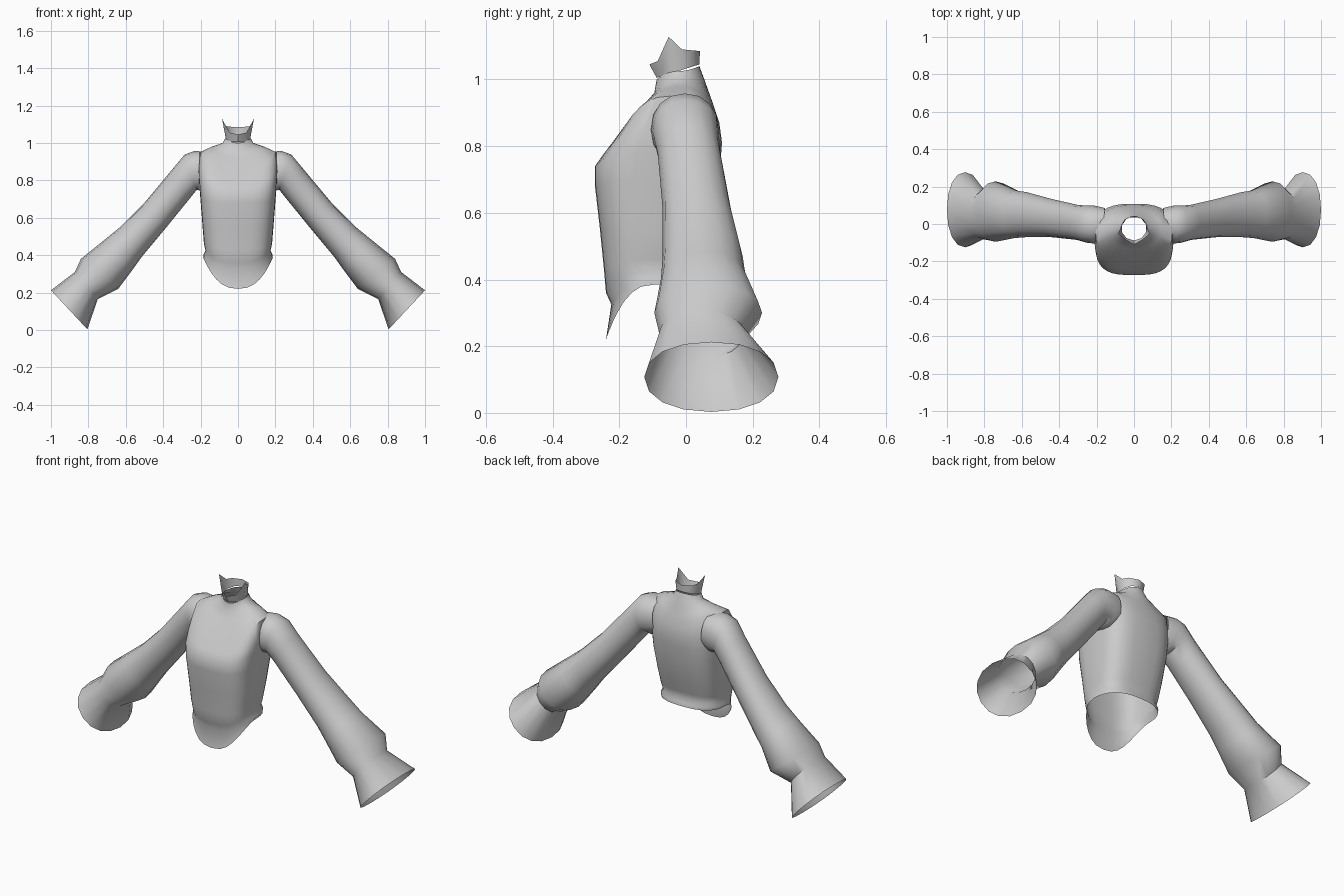
import bpy, bmesh, math
from mathutils import Vector

if "Cube" in bpy.data.objects:
    bpy.data.objects.remove(bpy.data.objects["Cube"])

cloth = bpy.data.materials.new("light_grey_cloth")
cloth.diffuse_color = (0.6, 0.6, 0.6, 1)
cloth.use_nodes = True
cloth.node_tree.nodes["Principled BSDF"].inputs["Base Color"].default_value = cloth.diffuse_color


def spow(v, p):
    return math.copysign(abs(v) ** p, v)


def loft(name, rings, angle=50):
    """Skin a list of closed rings, leaving both ends open."""
    bm = bmesh.new()
    rows = [[bm.verts.new(p) for p in ring] for ring in rings]
    for a, b in zip(rows, rows[1:]):
        n = len(a)
        for i in range(n):
            j = (i + 1) % n
            bm.faces.new((a[i], a[j], b[j], b[i]))
    bmesh.ops.recalc_face_normals(bm, faces=bm.faces)
    mesh = bpy.data.meshes.new(name)
    bm.to_mesh(mesh)
    bm.free()
    mesh.materials.append(cloth)
    obj = bpy.data.objects.new(name, mesh)
    bpy.context.collection.objects.link(obj)
    bpy.ops.object.select_all(action='DESELECT')
    obj.select_set(True)
    bpy.context.view_layer.objects.active = obj
    bpy.ops.object.shade_smooth_by_angle(angle=math.radians(angle))
    return obj


def body_ring(hw, yf, yb, zf, zs, zb, power, n=32):
    """Rounded-box ring whose height differs at front, side and back."""
    pts = []
    mid, half = (yf + yb) / 2, (yb - yf) / 2
    for i in range(n):
        t = math.tau * i / n
        c, s = math.cos(t), math.sin(t)
        z = zs + ((zb if s > 0 else zf) - zs) * s * s
        pts.append(Vector((hw * spow(c, 2 / power), mid + half * spow(s, 2 / power), z)))
    return pts


# Torso: half width, front y, back y, front z, side z, back z, squareness
torso = [
    (.068, -.088, .040, 1.00, 1.025, 1.04, 2.0),
    (.082, -.095, .055, .96, 1.000, 1.00, 2.0),
    (.145, -.130, .080, .92, .978, .93, 2.2),
    (.205, -.195, .100, .84, .950, .87, 2.5),
    (.212, -.245, .108, .78, .850, .81, 2.9),
    (.207, -.273, .104, .74, .780, .76, 3.2),
    (.201, -.273, .096, .68, .700, .68, 3.3),
    (.190, -.258, .070, .55, .560, .55, 3.1),
    (.182, -.246, .045, .43, .460, .47, 3.0),
    (.174, -.240, .035, .36, .425, .43, 3.0),
    (.184, -.224, .045, .325, .405, .41, 2.8),
    (.186, -.240, .050, .22, .385, .39, 2.5),
]
loft("torso", [body_ring(*r) for r in torso])

# Standing collar with two pointed front corners and a dipped front
half_rim = [(0, -.11, 1.045), (.045, -.085, 1.055), (.085, -.052, 1.128),
            (.067, -.012, 1.09), (.052, .022, 1.087)]
rim = half_rim + [(0, .042, 1.085)] + [(-x, y, z) for x, y, z in half_rim[:0:-1]]
base = []
for i in range(len(rim)):
    t = math.tau * i / len(rim) - math.pi / 2
    s = math.sin(t)
    base.append((.068 * math.cos(t), -.024 + .064 * s, 1.025 + .02 * s))
loft("collar", [[Vector(p) for p in base], [Vector(p) for p in rim]])

# Sleeves: upper edge (x, z), lower edge (x, z), front y, back y
sleeve = [
    ((.16, .950), (.15, .76), -.085, .085),
    ((.23, .958), (.19, .74), -.105, .098),
    ((.285, .938), (.22, .75), -.100, .098),
    ((.35, .860), (.26, .70), -.085, .103),
    ((.50, .680), (.39, .54), -.070, .135),
    ((.63, .550), (.515, .39), -.070, .170),
    ((.71, .485), (.565, .32), -.075, .180),
    ((.84, .380), (.64, .22), -.095, .228),
    ((.872, .31), (.75, .165), -.080, .172),
    ((1.0, .212), (.805, .003), -.125, .277),
]


def sleeve_ring(up, low, yf, yb, side, n=16):
    mx, mz = (up[0] + low[0]) / 2, (up[1] + low[1]) / 2
    hx, hz = (up[0] - low[0]) / 2, (up[1] - low[1]) / 2
    my, hy = (yf + yb) / 2, (yb - yf) / 2
    pts = []
    for i in range(n):
        t = math.tau * i / n
        c, s = spow(math.cos(t), .92), spow(math.sin(t), .92)
        pts.append(Vector((side * (mx + hx * c), my + hy * s, mz + hz * c)))
    return pts


for label, side in (("left", 1), ("right", -1)):
    loft(label + "_sleeve", [sleeve_ring(*r, side) for r in sleeve])
